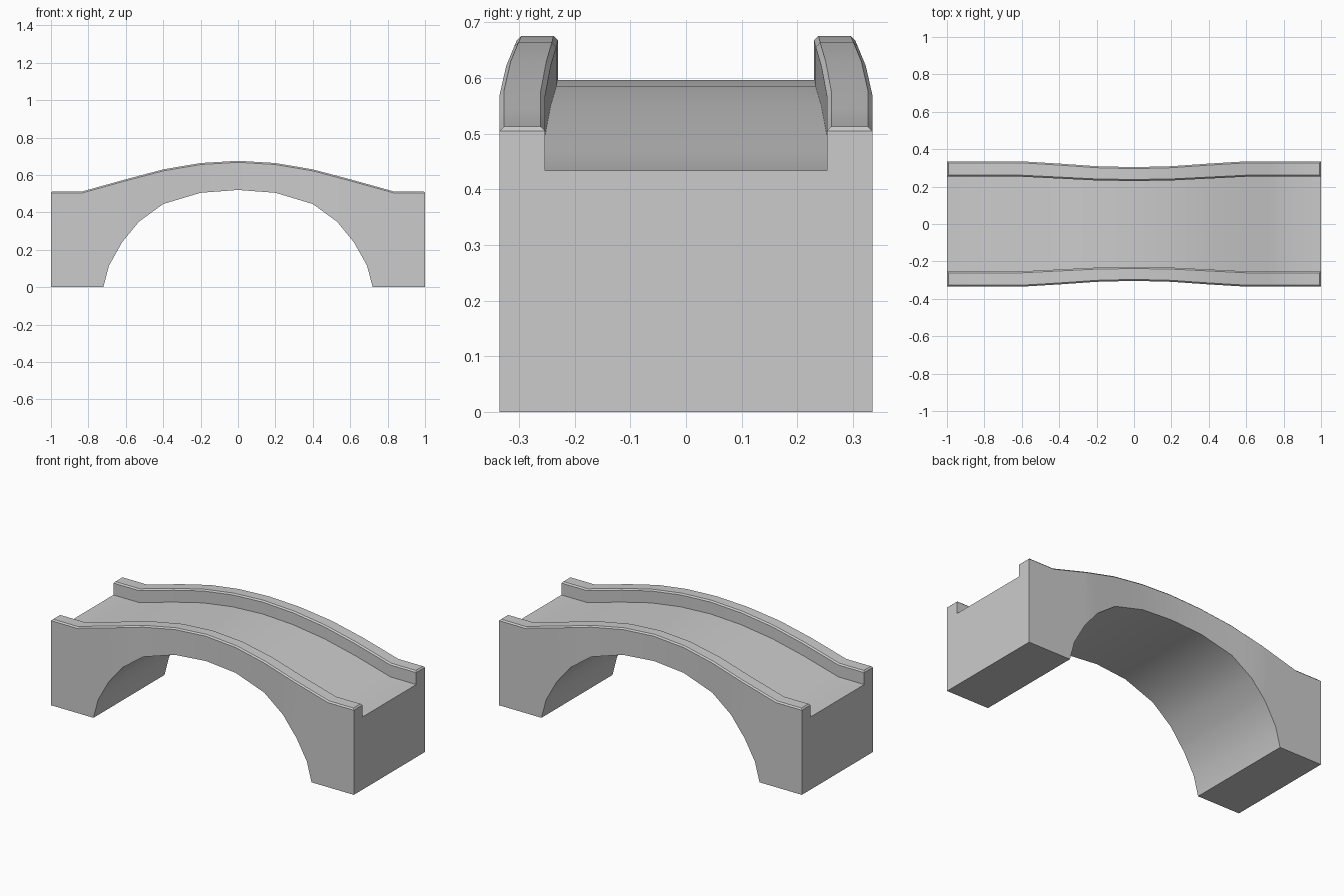
import bpy, bmesh
from math import radians

if "Cube" in bpy.data.objects:
    bpy.data.objects.remove(bpy.data.objects["Cube"])

# Half profiles running from the crown (x = 0) to the abutment end (x = 1)
ARCH = [(0, .52), (.2, .505), (.4, .445), (.53, .35), (.62, .24), (.69, .115), (.72, 0), (1, 0)]
TOP = [(0, .676), (.2, .664), (.4, .63), (.6, .577), (.83, .513), (1, .513)]
OUTER = [(0, .304), (.2, .309), (.4, .323), (.6, .335), (1, .335)]
INNER = [(0, .230), (.2, .233), (.4, .243), (.6, .253), (1, .253)]
PARAPET, CHAMFER = .079, .008


def sample(profile, x):
    x = abs(x)
    for (x0, v0), (x1, v1) in zip(profile, profile[1:]):
        if x <= x1 + 1e-6:
            return v0 + (v1 - v0) * (x - x0) / (x1 - x0)


def section(x):
    """U-shaped slice: arch underside, chamfered parapets and sunken deck."""
    zb, zt = sample(ARCH, x), sample(TOP, x)
    yo, yi = sample(OUTER, x), sample(INNER, x)
    inset = 0 if abs(x) > .999 else CHAMFER   # mitre the chamfer at the ends
    lip, cap = zt - CHAMFER, zt - CHAMFER + inset
    half = [(yo, zb), (yo, lip), (yo - inset, cap), (yi + inset, cap),
            (yi, lip), (yi, zt - PARAPET)]
    return half + [(-y, z) for y, z in reversed(half)]


# Bridge body: loft the slices along x
half_x = sorted({p[0] for p in ARCH + TOP} | {1 - CHAMFER})
stations = [-x for x in reversed(half_x) if x > 0] + half_x
bm = bmesh.new()
rings = [[bm.verts.new((x, y, z)) for y, z in section(x)] for x in stations]
for a, b in zip(rings, rings[1:]):
    for i in range(12):
        j = (i + 1) % 12
        bm.faces.new((a[i], a[j], b[j], b[i]))
bm.faces.new(rings[0])
bm.faces.new(rings[-1])
bmesh.ops.remove_doubles(bm, verts=bm.verts, dist=1e-5)
bmesh.ops.recalc_face_normals(bm, faces=bm.faces)

mesh = bpy.data.meshes.new("arched_bridge")
bm.to_mesh(mesh)
bm.free()
bridge = bpy.data.objects.new("arched_bridge", mesh)
bpy.context.collection.objects.link(bridge)
bpy.context.view_layer.objects.active = bridge
bridge.select_set(True)
bpy.ops.object.shade_smooth_by_angle(angle=radians(30))
